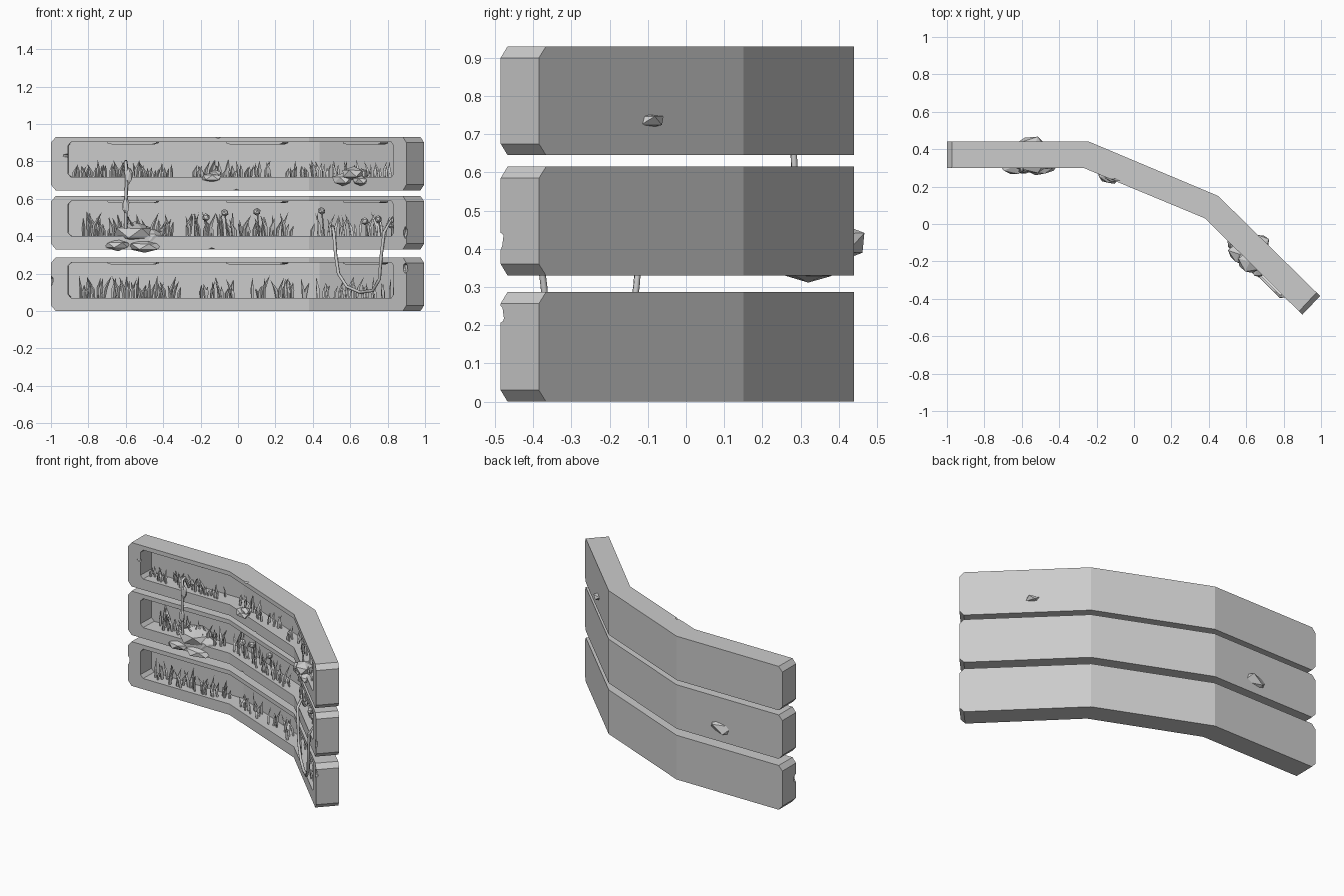
import bpy, bmesh, math, random
from mathutils import Vector, Matrix

if "Cube" in bpy.data.objects:
    bpy.data.objects.remove(bpy.data.objects["Cube"])

random.seed(4)
FRONT = [Vector(p) for p in ((-1, .30), (-.27, .30), (.38, .03), (.90, -.485))]
BACK = [Vector(p) for p in ((-1, .44), (-.24, .44), (.45, .15), (.995, -.385))]
TIERS = [(0, .287), (.33, .615), (.645, .93)]


def at(u, t, z):
    """Point on the bent wall: u along it (0..3), t from front (0) to back (1)."""
    i = min(max(int(u), 0), 2)
    p = FRONT[i].lerp(FRONT[i + 1], u - i).lerp(BACK[i].lerp(BACK[i + 1], u - i), t)
    return Vector((p.x, p.y, z))


def u_of(x):
    for i in range(3):
        a, b = FRONT[i].x, FRONT[i + 1].x
        if x <= b or i == 2:
            return i + (x - a) / (b - a)


def finish(bm, name):
    bmesh.ops.recalc_face_normals(bm, faces=bm.faces)
    me = bpy.data.meshes.new(name)
    bm.to_mesh(me)
    bm.free()
    ob = bpy.data.objects.new(name, me)
    bpy.context.collection.objects.link(ob)
    return ob


def slab(bm, u0, u1, t0, t1, z0, z1, cu, cz):
    """Bent bar with chamfered end corners."""
    us = [u0, u0 + cu] + [k for k in (1, 2) if u0 + cu < k < u1 - cu] + [u1 - cu, u1]
    cols = []
    for u in us:
        c = cz if u in (u0, u1) else 0
        cols.append([bm.verts.new(at(u, t, z)) for t, z in
                     ((t0, z0 + c), (t0, z1 - c), (t1, z1 - c), (t1, z0 + c))])
    for a, b in zip(cols, cols[1:]):
        for k in range(4):
            bm.faces.new((a[k], a[(k + 1) % 4], b[(k + 1) % 4], b[k]))
    bm.faces.new(cols[0])
    bm.faces.new(cols[-1][::-1])


def rock_into(bm, c, s, rough=.22, rot=None):
    r = bmesh.ops.create_icosphere(bm, subdivisions=1, radius=1)['verts']
    m = Matrix.Rotation(random.uniform(0, 6) if rot is None else 0, 3, 'Z')
    turn = Matrix.Rotation(rot or 0, 3, 'Z')
    for v in r:
        d = m @ v.co * random.uniform(1 - rough, 1 + rough * .5)
        v.co = Vector(c) + turn @ Vector((d.x * s[0], d.y * s[1], d.z * s[2]))


def subtract(ob, cutter):
    mod = ob.modifiers.new('cut', 'BOOLEAN')
    mod.operation, mod.solver, mod.object = 'DIFFERENCE', 'EXACT', cutter
    bpy.context.view_layer.objects.active = ob
    bpy.ops.object.modifier_apply(modifier=mod.name)
    bpy.data.objects.remove(cutter)


# Planter tiers: bent troughs with a front recess and chipped edges
CHIPS = [[(0, .0, .16), (2.99, 0, .23), (.95, 0, .287)],
         [(2.99, 0, .42), (.55, 0, .62), (1.2, 0, .326)],
         [(1.25, 0, .935), (1.4, 0, .64), (.13, 0, .83)]]
for n, (z0, z1) in enumerate(TIERS):
    bm = bmesh.new()
    slab(bm, 0, 3, 0, 1, z0, z1, .035, .03)
    tier = finish(bm, f'planter_tier_{n + 1}')
    bm = bmesh.new()
    slab(bm, .123, 2.87, -.3, .78, z0 + .07, z1 - .027, .025, .02)
    subtract(tier, finish(bm, 'recess_cutter'))
    bm = bmesh.new()
    for u, t, z in CHIPS[n]:
        rock_into(bm, at(u, t, z), (.04, .012, .012) if .1 < u < 2.9 else (.014, .03, .035))
    subtract(tier, finish(bm, 'chip_cutter'))

    # Thin ledges under the recess ceiling
    bm = bmesh.new()
    for a, b in ((-.70, -.44), (-.07, .23), (.55, .75)):
        slab(bm, u_of(a), u_of(b), .15, .6, z1 - .039, z1 - .02, .03, .006)
    finish(bm, f'ceiling_ledge_{n + 1}')


# Grass: pointed three-sided blades in clumps
def blade(bm, x, t, z, h, w, lean):
    u = u_of(x)
    base = at(u, t, z)
    side = (at(u + .01, t, z) - at(u - .01, t, z)).normalized()
    out = Vector((side.y, -side.x, 0))
    fwd = random.uniform(-.2, .25)
    rings = []
    for f, k in ((-.1, .7), (.45, 1)):
        c = base + Vector((0, 0, h * f)) + (side * lean + out * fwd) * h * f * abs(f)
        rings.append([bm.verts.new(c + side * w * k * a + out * w * k * b)
                      for a, b in ((-.5, 0), (.5, 0), (0, .45))])
    tip = bm.verts.new(base + Vector((0, 0, h)) + (side * lean + out * fwd) * h)
    for k in range(3):
        j = (k + 1) % 3
        bm.faces.new((rings[0][k], rings[0][j], rings[1][j], rings[1][k]))
        bm.faces.new((rings[1][k], rings[1][j], tip))
    bm.faces.new(rings[0])


CLUMPS = [[(-.85, -.72), (-.67, -.33), (-.23, -.03), (.05, .12), (.17, .33), (.38, .80)],
          [(-.83, -.36), (-.30, .26), (.37, .81)],
          [(-.88, -.36), (-.26, -.06), (-.05, .15), (.23, .80)]]
for n, spans in enumerate(CLUMPS):
    bm = bmesh.new()
    for a, b in spans:
        count = max(5, int((b - a) * 68))
        for i in range(count):
            x = a + (b - a) * (i + random.random()) / count
            h = random.uniform(.05, .12) if n < 2 else random.uniform(.04, .095)
            if n == 1:
                h *= 1.15
            blade(bm, x, random.uniform(.15, .65), TIERS[n][0] + .07, h,
                  random.uniform(.014, .026), random.uniform(-.4, .4))
    finish(bm, f'grass_{n + 1}')


def tube(name, pts, r):
    cu = bpy.data.curves.new(name, 'CURVE')
    cu.dimensions, cu.bevel_depth, cu.bevel_resolution = '3D', r, 1
    cu.use_fill_caps = True
    s = cu.splines.new('POLY')
    s.points.add(len(pts) - 1)
    for p, c in zip(s.points, pts):
        p.co = (*c, 1)
    ob = bpy.data.objects.new(name, cu)
    bpy.context.collection.objects.link(ob)
    bpy.ops.object.select_all(action='DESELECT')
    ob.select_set(True)
    bpy.context.view_layer.objects.active = ob
    bpy.ops.object.convert(target='MESH')


# Small round flower buds on stems
bm = bmesh.new()
for i, (x, z) in enumerate(((-.18, .50), (-.08, .525), (.09, .53), (.43, .535),
                            (.66, .48), (.73, .49), (.80, .46))):
    tube(f'flower_stem_{i + 1}', [at(u_of(x + .01), .3, .39), at(u_of(x), .25, z)], .004)
    rock_into(bm, at(u_of(x), .22, z), (.022, .022, .022), .1)
finish(bm, 'flower_buds')

# Rock groups resting on the troughs
ROCKS = {'large_rocks': [((-.55, .37, .415), (.13, .115, .06), 0),
                         ((-.64, .31, .352), (.08, .05, .03), 0),
                         ((-.50, .32, .345), (.10, .07, .035), 0),
                         ((-.46, .35, .39), (.07, .07, .05), 0)],
         'small_rock': [((-.14, .255, .715), (.065, .042, .03), -.4),
                        ((-.12, .25, .735), (.04, .03, .02), -.4)],
         'side_rocks': [((.56, -.16, .70), (.07, .05, .035), -.8),
                        ((.62, -.20, .735), (.075, .065, .04), -.8),
                        ((.66, -.24, .695), (.06, .045, .03), -.8),
                        ((.66, -.12, .735), (.055, .08, .025), -.8)]}
for name, items in ROCKS.items():
    bm = bmesh.new()
    for c, s, rot in items:
        rock_into(bm, c, s, .16, rot)
    finish(bm, name)

# Hanging vines
tube('straight_vine', [(-.59, .34, .73), (-.60, .31, .80), (-.60, .285, .79), (-.595, .28, .70),
                       (-.60, .285, .58), (-.60, .29, .44)], .009)
tube('looped_vine', [at(u_of(x), t, z) for x, t, z in
                     ((.49, .3, .40), (.50, .1, .45), (.52, -.1, .42), (.53, -.1, .30), (.545, -.1, .20),
                      (.59, -.1, .13), (.66, -.1, .10), (.73, -.1, .11), (.765, -.1, .17),
                      (.775, -.1, .30), (.79, -.1, .42), (.81, .1, .49), (.80, .3, .40))], .009)
bm = bmesh.new()
for x, z in ((-.60, .56), (-.585, .72)):
    rock_into(bm, (x, .28, z), (.022, .012, .05), .15, 0)
finish(bm, 'vine_leaves')
